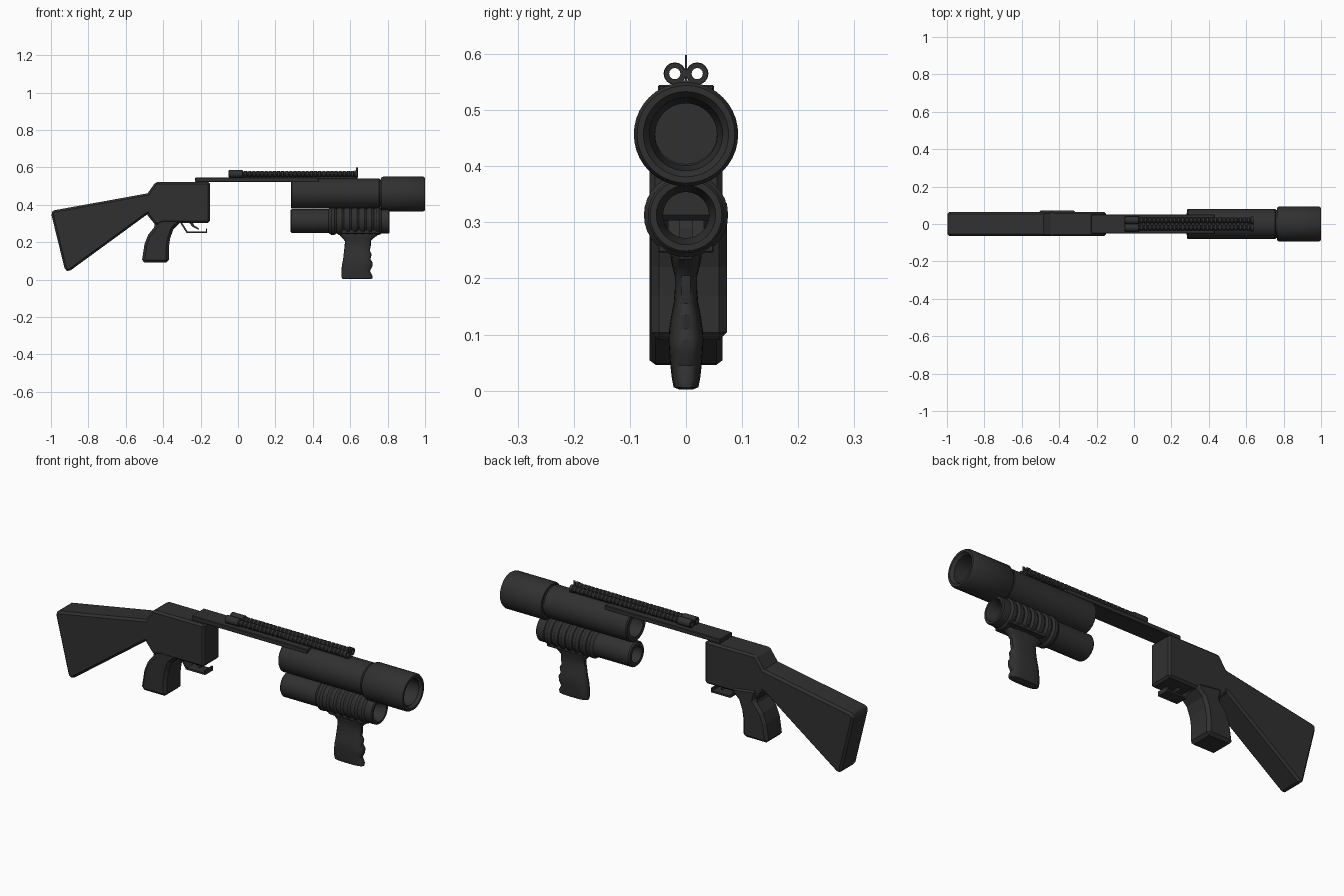
import bpy, bmesh
from math import sin, cos, pi, copysign

if "Cube" in bpy.data.objects:
    bpy.data.objects.remove(bpy.data.objects["Cube"])

DARK = bpy.data.materials.new("dark_metal")
DARK.diffuse_color = (0.03, 0.03, 0.03, 1)
DARK.use_nodes = True
DARK.node_tree.nodes["Principled BSDF"].inputs["Base Color"].default_value = DARK.diffuse_color


def finish(name, bm, bevel=0.0, smooth=False):
    bmesh.ops.recalc_face_normals(bm, faces=bm.faces)
    me = bpy.data.meshes.new(name)
    bm.to_mesh(me)
    bm.free()
    ob = bpy.data.objects.new(name, me)
    bpy.context.collection.objects.link(ob)
    me.materials.append(DARK)
    if bevel:
        m = ob.modifiers.new("bevel", 'BEVEL')
        m.width = bevel
        m.segments = 1
        m.limit_method = 'ANGLE'
        m.angle_limit = 0.9
    if smooth:
        bpy.ops.object.select_all(action='DESELECT')
        ob.select_set(True)
        bpy.context.view_layer.objects.active = ob
        bpy.ops.object.shade_smooth_by_angle(angle=0.6)
    return ob


def plate(name, pts, y0, y1, bevel=0.0):
    """Side profile in x,z extruded from y0 to y1."""
    bm = bmesh.new()
    f = bm.faces.new([bm.verts.new((x, y0, z)) for x, z in pts])
    ext = bmesh.ops.extrude_face_region(bm, geom=[f])
    for v in ext["geom"]:
        if isinstance(v, bmesh.types.BMVert):
            v.co.y = y1
    return finish(name, bm, bevel)


def box(name, x0, x1, y0, y1, z0, z1, bevel=0.0):
    return plate(name, [(x0, z0), (x1, z0), (x1, z1), (x0, z1)], y0, y1, bevel)


def skin(bm, rings, closed):
    n = len(rings[0])
    for i in range(len(rings) if closed else len(rings) - 1):
        a, b = rings[i], rings[(i + 1) % len(rings)]
        for k in range(n):
            bm.faces.new((a[k], a[(k + 1) % n], b[(k + 1) % n], b[k]))


def lathe(name, prof, y, z, sides=32):
    """Closed (x, radius) outline turned about an axis along x."""
    bm = bmesh.new()
    rings = [[bm.verts.new((x, y + r * cos(2 * pi * k / sides), z + r * sin(2 * pi * k / sides)))
              for k in range(sides)] for x, r in prof]
    skin(bm, rings, True)
    return finish(name, bm, smooth=True)


# Shoulder stock
plate("shoulder_stock", [(-1.0, .357), (-.985, .37), (-.46, .465), (-.45, .36),
                         (-.49, .345), (-.905, .042), (-.925, .05)], -.065, .065, .015)

# Receiver body
plate("receiver", [(-.495, .445), (-.47, .48), (-.44, .522), (-.15, .522), (-.15, .303),
                   (-.40, .303), (-.44, .29), (-.485, .345)], -.065, .065, .01)

# Pistol grip, slightly fuller on one side
plate("pistol_grip", [(-.455, .35), (-.31, .33), (-.31, .303), (-.345, .27), (-.363, .22),
                      (-.37, .17), (-.37, .09), (-.50, .09), (-.513, .105), (-.50, .19),
                      (-.48, .24), (-.44, .29)], -.062, .073, .014)

# Trigger and guard
plate("trigger_guard", [(-.31, .305), (-.275, .249), (-.165, .249), (-.165, .272), (-.172, .272),
                        (-.172, .258), (-.27, .258), (-.30, .305)], -.032, .032)
plate("trigger", [(-.265, .31), (-.245, .283), (-.21, .266), (-.207, .272), (-.235, .29),
                  (-.245, .31)], -.012, .012)

# Top rail joining receiver and barrels
box("top_rail", -.23, .43, -.05, .05, .522, .545, .003)

# Main barrel with wider muzzle, open at both ends
lathe("main_barrel", [(.283, .076), (.288, .081), (.755, .081), (.76, .076), (.77, .076),
                      (.77, .056), (.283, .056)], 0, .46, 40)
lathe("muzzle", [(.765, .087), (.775, .093), (.99, .093), (1.0, .087), (1.0, .076),
                 (.985, .065), (.80, .063), (.765, .055)], 0, .457, 40)

# Lower tube with ribbed sleeve
lathe("lower_tube", [(.28, .058), (.287, .064), (.50, .064), (.50, .041), (.28, .041)], 0, .313)
sleeve = [(.485, .064)]
for i in range(7):
    x = .49 + i * .04
    sleeve += [(x + .003, .070), (x + .01, .075), (x + .025, .075), (x + .032, .070), (x + .036, .067)]
sleeve += [(.775, .068), (.805, .068), (.81, .064), (.81, .053), (.77, .041), (.485, .041)]
lathe("ribbed_sleeve", sleeve, 0, .313)

# Vertical foregrip: z, back x, front x, half width
box("foregrip_mount", .55, .76, -.05, .05, .246, .268, .003)
stations = [(0.002, .565, .71, .012), (.006, .556, .718, .022), (.02, .553, .718, .025),
            (.045, .553, .706, .028), (.07, .555, .718, .030), (.09, .558, .72, .031),
            (.11, .562, .708, .030), (.135, .565, .715, .026), (.155, .567, .705, .022),
            (.18, .57, .71, .020), (.205, .572, .71, .020), (.22, .56, .722, .024),
            (.235, .545, .745, .027), (.258, .545, .75, .030)]
bm = bmesh.new()
rings = []
for z, xa, xb, w in stations:
    ring = []
    for k in range(24):
        c, s = cos(2 * pi * k / 24), sin(2 * pi * k / 24)
        ring.append(bm.verts.new(((xa + xb) / 2 + (xb - xa) / 2 * copysign(abs(c) ** .7, c),
                                  w * copysign(abs(s) ** .7, s), z)))
    rings.append(ring)
skin(bm, rings, False)
bm.faces.new(rings[0])
bm.faces.new(rings[-1])
finish("foregrip", bm, smooth=True)

# Twin hollow sight tubes: plain rear collar, then fine ribs
for side, y in (("left", .02), ("right", -.02)):
    prof = [(-.05, .017), (-.047, .02), (.025, .02), (.028, .013)]
    for i in range(27):
        x = .032 + i * .022
        prof += [(x, .013), (x + .003, .016), (x + .014, .016), (x + .017, .013)]
    prof += [(.625, .019), (.64, .019), (.64, .010), (-.05, .010)]
    lathe("sight_tube_" + side, prof, y, .565, 16)

# Front sight blade and a slim spine under the tubes
box("front_blade", .632, .641, -.002, .002, .545, .598)
box("sight_spine", -.04, .64, -.012, .012, .535, .553)
